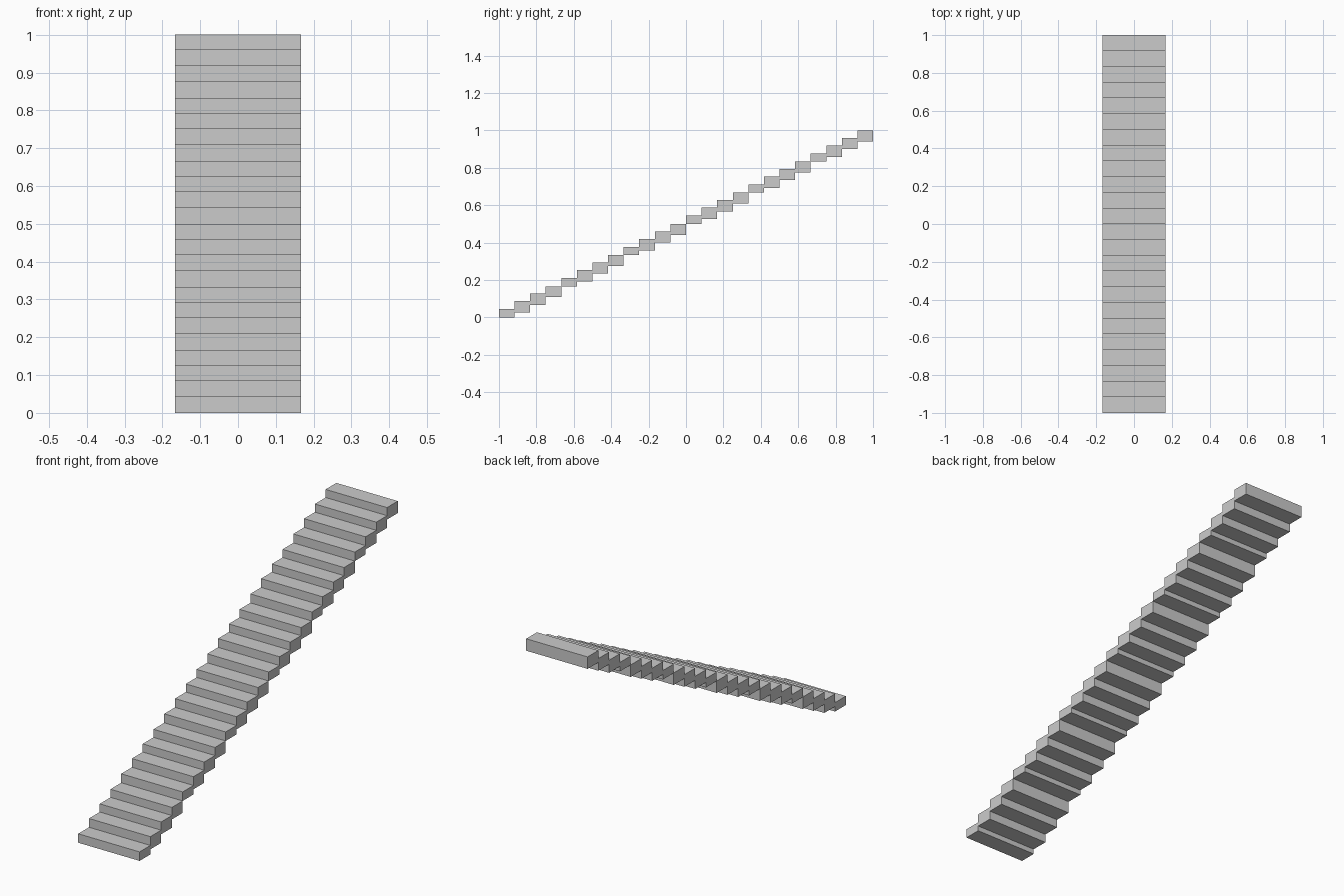
import bpy

if "Cube" in bpy.data.objects:
    bpy.data.objects.remove(bpy.data.objects["Cube"])

WIDTH = 1 / 3          # stair width
RUN = 1 / 12           # depth of one tread
RISE = 1 / 6           # height of one four-step flight
FLIGHTS = 6

# (bottom, top) heights of the four treads within a flight
TREADS = [(0.0, 0.044), (0.025, 0.087), (0.067, 0.127), (0.108, RISE)]


def box(name, x0, x1, y0, y1, z0, z1):
    bpy.ops.mesh.primitive_cube_add(
        size=1, location=((x0 + x1) / 2, (y0 + y1) / 2, (z0 + z1) / 2))
    ob = bpy.context.object
    ob.name = name
    ob.scale = (x1 - x0, y1 - y0, z1 - z0)
    bpy.ops.object.transform_apply(location=False, rotation=False, scale=True)
    return ob


# Straight staircase climbing towards the back
for flight in range(FLIGHTS):
    for i, (low, high) in enumerate(TREADS):
        n = flight * len(TREADS) + i
        y = -1 + n * RUN
        base = flight * RISE
        box(f"step_{n + 1:02d}", -WIDTH / 2, WIDTH / 2, y, y + RUN, base + low, base + high)
